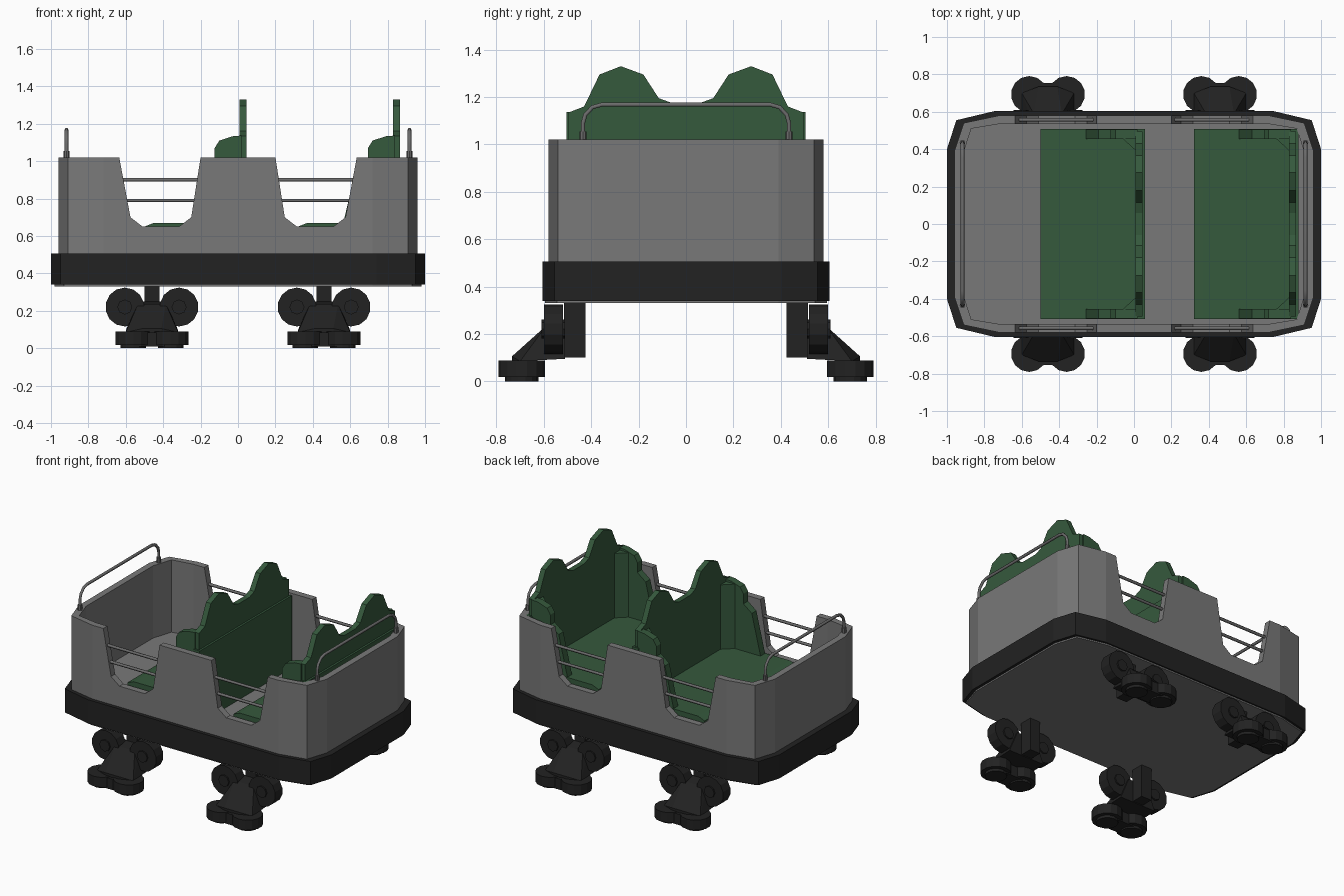
import bpy, bmesh, math
from mathutils import Vector, Matrix

cube = bpy.data.objects.get("Cube")
if cube:
    bpy.data.objects.remove(cube, do_unlink=True)


def material(name, rgb):
    m = bpy.data.materials.new(name)
    m.use_nodes = True
    m.diffuse_color = (*rgb, 1)
    m.node_tree.nodes["Principled BSDF"].inputs["Base Color"].default_value = (*rgb, 1)
    return m


GREY = material("body grey", (0.19, 0.19, 0.19))
RAIL = material("rail grey", (0.15, 0.15, 0.15))
GREEN = material("seat green", (0.036, 0.1, 0.046))
BLACK = material("trim black", (0.016, 0.016, 0.016))


def finish(name, bm, mat):
    bmesh.ops.recalc_face_normals(bm, faces=bm.faces[:])
    me = bpy.data.meshes.new(name)
    bm.to_mesh(me)
    bm.free()
    me.materials.append(mat)
    ob = bpy.data.objects.new(name, me)
    bpy.context.collection.objects.link(ob)
    return ob


def prism(name, pts, axis, lo, hi, mat):
    """Extrude a flat profile along the axis; the profile uses the other two axes in order."""
    def place(a, b, c):
        return {"x": (c, a, b), "y": (a, c, b), "z": (a, b, c)}[axis]
    bm = bmesh.new()
    face = bm.faces.new([bm.verts.new(place(a, b, lo)) for a, b in pts])
    new = bmesh.ops.extrude_face_region(bm, geom=[face])["geom"]
    shift = Vector(place(0, 0, hi - lo))
    bmesh.ops.translate(bm, vec=shift, verts=[v for v in new if isinstance(v, bmesh.types.BMVert)])
    return finish(name, bm, mat)


def wheel(name, centre, radius, depth, axis, mat=BLACK, sides=14):
    bm = bmesh.new()
    rot = Matrix.Rotation(math.pi / 2, 4, "X") if axis == "y" else Matrix()
    bmesh.ops.create_cone(bm, cap_ends=True, segments=sides, radius1=radius, radius2=radius,
                          depth=depth, matrix=Matrix.Translation(centre) @ rot)
    return finish(name, bm, mat)


def tube(name, pts, radius):
    cu = bpy.data.curves.new(name, "CURVE")
    cu.dimensions = "3D"
    cu.bevel_depth = radius
    cu.bevel_resolution = 1
    cu.use_fill_caps = True
    sp = cu.splines.new("POLY")
    sp.points.add(len(pts) - 1)
    for p, co in zip(sp.points, pts):
        p.co = (*co, 1)
    cu.materials.append(RAIL)
    ob = bpy.data.objects.new(name, cu)
    bpy.context.collection.objects.link(ob)


def mirrored(half):
    """Complete a profile by mirroring it across its first coordinate."""
    return half + [(-a, b) for a, b in reversed(half)]


def outline(corner):
    """Closed plan outline from one corner running from the end to the side."""
    half = [(x, -y) for x, y in reversed(corner)] + corner
    return mirrored(half)


# Chassis: bumper band, underside plate and floor
bumper = [(1.0, 0.4), (0.95, 0.555), (0.74, 0.605)]
outer = [(0.96, 0.39), (0.91, 0.54), (0.72, 0.58)]
inner = [(0.915, 0.37), (0.87, 0.51), (0.72, 0.535)]
prism("bumper_band", outline(bumper), "z", 0.34, 0.505, BLACK)
prism("underside_plate", outline([(x - 0.02, y - 0.01) for x, y in bumper]), "z", 0.33, 0.345, GREY)
prism("floor", outline(inner), "z", 0.5, 0.515, GREY)

# End walls, wrapping around the corners
for s, end in ((1, "left"), (-1, "right")):
    half = outer + inner[::-1]
    pts = half[:3] + half[3:] + [(x, -y) for x, y in inner] + [(x, -y) for x, y in outer[::-1]]
    prism(f"{end}_end_wall", [(s * x, y) for x, y in pts], "z", 0.5, 1.02, GREY)
    # Arched grab rail on the end wall
    arch = mirrored([(0.435, 1.0), (0.435, 1.09), (0.425, 1.125), (0.395, 1.157), (0.355, 1.168)])
    tube(f"{end}_end_rail", [(s * 0.917, y, z) for y, z in arch], 0.01)
    for y in (-0.435, 0.435):
        wheel(f"{end}_rail_collar", (s * 0.917, y, 1.035), 0.015, 0.04, "z", RAIL, 8)

# Side walls with two scooped doorways, and the bars across them
doorway = [(0.635, 1.02), (0.575, 0.7), (0.51, 0.65), (0.315, 0.65), (0.25, 0.7), (0.2, 1.02)]
side = mirrored([(0.72, 0.5), (0.72, 1.02)] + doorway)
for s, name in ((-1, "front"), (1, "back")):
    prism(f"{name}_side_wall", side, "y", s * 0.535, s * 0.58, GREY)
    for cx in (-0.415, 0.415):
        for z, w in ((0.9, 0.205), (0.79, 0.19)):
            tube(f"{name}_door_bar", [(cx - w, s * 0.557, z), (cx + w, s * 0.557, z)], 0.01)

# Bench seats with twin-peaked backs and side wings
cushion = [(-0.5, 0.51), (-0.5, 0.65), (-0.45, 0.67), (0.01, 0.67),
           (0.01, 1.02), (0.06, 1.02), (0.06, 0.51)]
peaks = mirrored([(0.495, 0.67), (0.495, 1.135), (0.43, 1.16), (0.365, 1.295), (0.275, 1.33),
                  (0.18, 1.295), (0.115, 1.195), (0.06, 1.175)])
wing = [(0.02, 0.66), (-0.26, 0.66), (-0.19, 0.95), (-0.125, 1.0), (-0.125, 1.07),
        (-0.1, 1.11), (-0.03, 1.133), (0.02, 1.137)]
fillet = [(-0.06, 0.456), (0.012, 0.456), (0.012, 0.39)]
for dx, name in ((0, "front"), (0.82, "rear")):
    prism(f"{name}_seat_base", [(x + dx, z) for x, z in cushion], "y", -0.508, 0.508, GREEN)
    prism(f"{name}_seat_back", peaks, "x", 0.009 + dx, 0.046 + dx, GREEN)
    for s in (-1, 1):
        prism(f"{name}_seat_wing", [(x + dx, z) for x, z in wing], "y", s * 0.455, s * 0.505, GREEN)
        prism(f"{name}_seat_fillet", [(x + dx, s * y) for x, y in fillet], "z", 0.66, 1.12, GREEN)


# Wheel carriers: post, running wheels, sloped bracket and side wheels
def wheel_carrier(cx, s):
    prism("carrier_post", [(cx - 0.04, s * 0.425), (cx + 0.04, s * 0.425),
                           (cx + 0.04, s * 0.515), (cx - 0.04, s * 0.515)], "z", 0.1, 0.335, BLACK)
    bm = bmesh.new()
    for hw, y, z in ((0.075, 0.51, 0.25), (0.075, 0.59, 0.235), (0.14, 0.51, 0.095),
                     (0.14, 0.7, 0.085), (0.05, 0.735, 0.105), (0.05, 0.735, 0.085)):
        for t in (-1, 1):
            bm.verts.new((cx + t * hw, s * y, z))
    bmesh.ops.convex_hull(bm, input=bm.verts[:])
    finish("carrier_bracket", bm, BLACK)
    for t in (-1, 1):
        wheel("running_wheel", (cx + t * 0.145, s * 0.56, 0.22), 0.104, 0.08, "y")
        wheel("running_hub", (cx + t * 0.145, s * 0.56, 0.22), 0.04, 0.1, "y", sides=8)
        wheel("side_wheel", (cx + t * 0.1, s * 0.693, 0.053), 0.098, 0.07, "z")
        wheel("side_wheel_cap", (cx + t * 0.1, s * 0.693, 0.012), 0.07, 0.024, "z")
    prism("side_wheel_beam", [(cx - 0.1, s * 0.63), (cx + 0.1, s * 0.63),
                              (cx + 0.1, s * 0.755), (cx - 0.1, s * 0.755)], "z", 0.01, 0.085, BLACK)


for cx in (-0.46, 0.46):
    for s in (-1, 1):
        wheel_carrier(cx, s)
